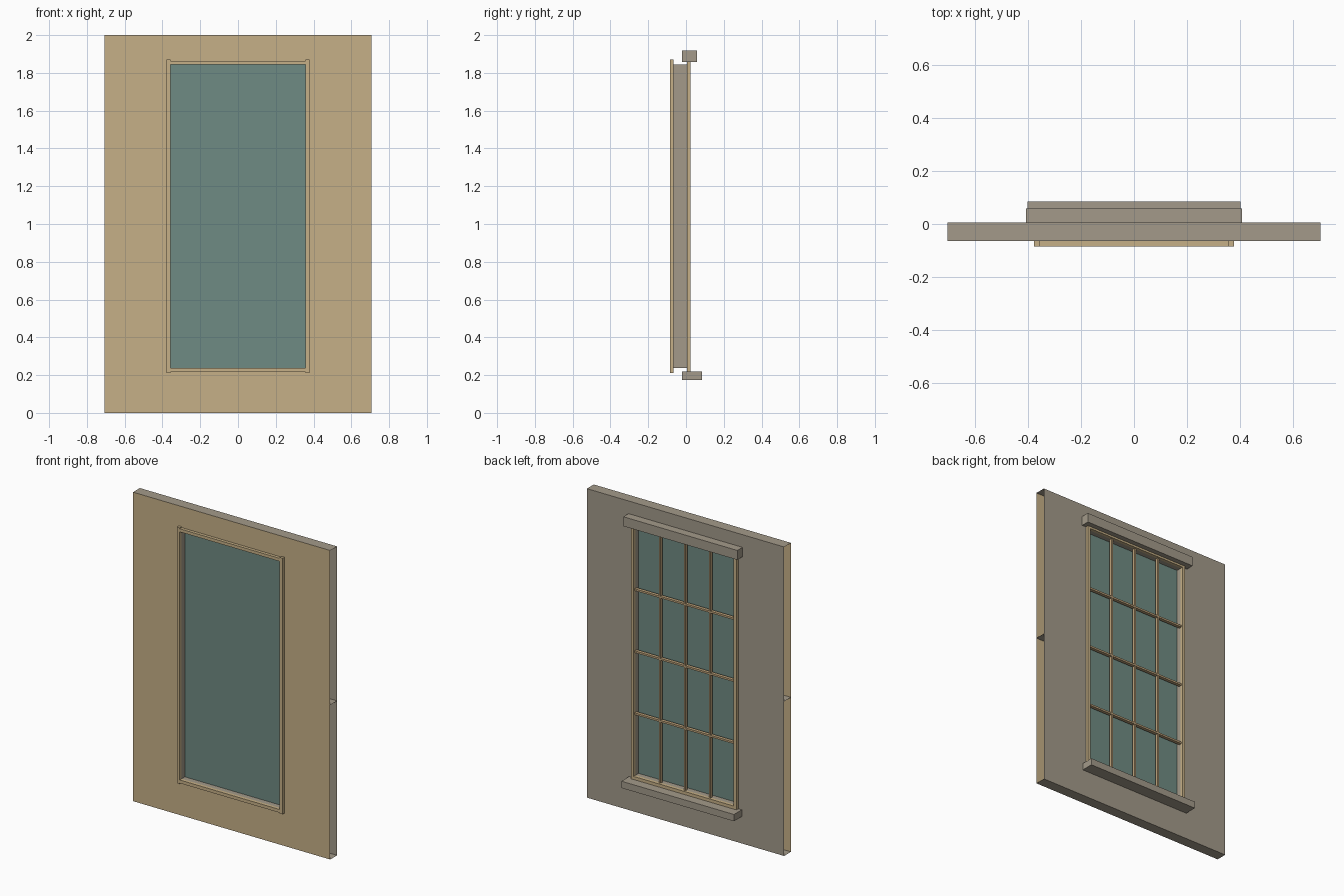
import bpy

if "Cube" in bpy.data.objects:
    bpy.data.objects.remove(bpy.data.objects["Cube"])

# Flat colours
def mat(name, r, g, b):
    m = bpy.data.materials.new(name)
    m.diffuse_color = (r, g, b, 1)
    m.use_nodes = True
    m.node_tree.nodes["Principled BSDF"].inputs["Base Color"].default_value = m.diffuse_color
    return m

TAN = mat("tan_plaster", 0.565, 0.434, 0.242)
GREY = mat("grey_stone", 0.366, 0.323, 0.254)
GLASS = mat("teal_glass", 0.159, 0.258, 0.227)
WOOD = mat("brown_wood", 0.52, 0.37, 0.20)

# Main dimensions: wall half width and height, opening, wall faces
W, H = 0.706, 2.0
OX, OZ0, OZ1 = 0.358, 0.238, 1.844
YF, YB = -0.065, 0.005


def mesh(name, verts, faces, m):
    me = bpy.data.meshes.new(name)
    me.from_pydata(verts, [], faces)
    me.materials.append(m)
    ob = bpy.data.objects.new(name, me)
    bpy.context.collection.objects.link(ob)
    return ob


def box(name, x0, x1, y0, y1, z0, z1, m):
    v = [(x, y, z) for x in (x0, x1) for y in (y0, y1) for z in (z0, z1)]
    f = [(0, 1, 3, 2), (4, 6, 7, 5), (0, 4, 5, 1),
         (2, 3, 7, 6), (0, 2, 6, 4), (1, 5, 7, 3)]
    return mesh(name, v, f, m)


def rect(x, y, z0, z1):
    return [(-x, y, z0), (x, y, z0), (x, y, z1), (-x, y, z1)]


def bridge(name, a, b, m, flip=False):
    """Four quads joining two rectangular loops."""
    f = [(i, (i + 1) % 4, 4 + (i + 1) % 4, 4 + i) for i in range(4)]
    if flip:
        f = [q[::-1] for q in f]
    return mesh(name, a + b, f, m)


def shelf(name, x0, x1, z, m, up=True):
    f = (0, 1, 2, 3) if up else (3, 2, 1, 0)
    return mesh(name, [(x0, YF, z), (x1, YF, z), (x1, YB, z), (x0, YB, z)], [f], m)


# Wall skins with the window opening, open at both ends
bridge("wall_front", rect(W, YF, 0, H), rect(OX, YF, OZ0, OZ1), TAN)
bridge("wall_back", rect(W, YB, 0, H), rect(OX, YB, OZ0, OZ1), GREY, True)
bridge("window_reveal", rect(OX, YF, OZ0, OZ1), rect(OX, YB, OZ0, OZ1), GREY)

# Caps and the mid-height joint inside the wall
shelf("wall_top", -W, W, H, GREY)
shelf("wall_bottom", -W, W, 0, GREY, False)
for s, a, b in (("left", -W, -OX), ("right", OX, W)):
    shelf("wall_joint_" + s, a, b, 1.0, GREY)

# Trim around the opening on both faces
T = 0.02
for side, y0, y1 in (("front", YF - T, YF), ("back", YB, YB + T)):
    box(side + "_trim_left", -OX - T, -OX, y0, y1, 0.212, 1.87, TAN)
    box(side + "_trim_right", OX, OX + T, y0, y1, 0.212, 1.87, TAN)
    box(side + "_trim_top", -OX, OX, y0, y1, OZ1, 1.864, TAN)
    box(side + "_trim_bottom", -OX, OX, y0, y1, 0.217, OZ0, TAN)

# Glass pane
box("glass_pane", -OX, OX, -0.032, -0.027, OZ0, OZ1, GLASS)

# Glazing bars behind the glass
for i in (1, 2, 3):
    x = -OX + 2 * OX * i / 4
    z = OZ0 + (OZ1 - OZ0) * i / 4
    box(f"vertical_bar_{i}", x - 0.006, x + 0.006, -0.007, 0.012, OZ0, OZ1, WOOD)
    box(f"horizontal_bar_{i}", -OX, OX, -0.007, 0.014, z - 0.006, z + 0.006, WOOD)

# Stone lintel and sill on the back
box("lintel", -0.408, 0.408, -0.022, 0.058, 1.857, 1.918, GREY)
box("sill", -0.403, 0.403, -0.022, 0.085, 0.174, 0.218, GREY)
